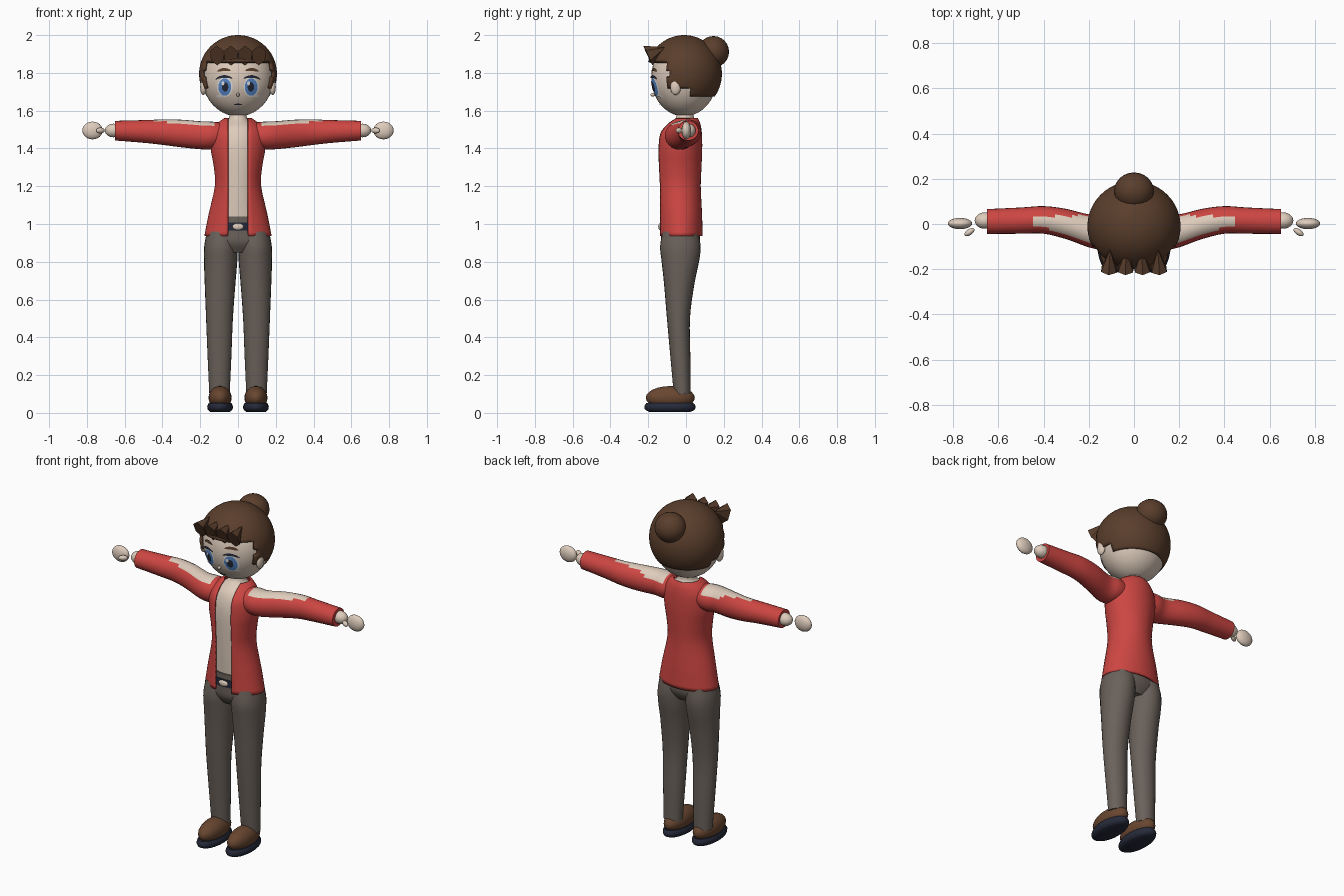
import bpy, bmesh, math
from mathutils import Vector, Matrix

if "Cube" in bpy.data.objects:
    bpy.data.objects.remove(bpy.data.objects["Cube"])

# ---- colours -------------------------------------------------------------
def mat(name, r, g, b):
    m = bpy.data.materials.new(name)
    m.diffuse_color = [((c / 255 + 0.055) / 1.055) ** 2.4 for c in (r, g, b)] + [1]
    m.use_nodes = True
    m.node_tree.nodes["Principled BSDF"].inputs["Base Color"].default_value = m.diffuse_color
    return m

SKIN = mat("skin", 222, 204, 188)
HAIR = mat("hair_brown", 90, 62, 44)
RED = mat("jacket_red", 205, 70, 66)
GREY = mat("trouser_grey", 106, 97, 90)
NAVY = mat("navy", 38, 42, 58)
SHOE = mat("shoe_brown", 104, 70, 48)
BLUE = mat("eye_blue", 88, 138, 205)
WHITE = mat("white", 240, 240, 240)

# ---- helpers -------------------------------------------------------------
def finish(bm, name, *mats, angle=40):
    bmesh.ops.recalc_face_normals(bm, faces=bm.faces)
    me = bpy.data.meshes.new(name)
    bm.to_mesh(me)
    bm.free()
    ob = bpy.data.objects.new(name, me)
    bpy.context.collection.objects.link(ob)
    for m in mats:
        me.materials.append(m)
    bpy.ops.object.select_all(action='DESELECT')
    ob.select_set(True)
    bpy.context.view_layer.objects.active = ob
    bpy.ops.object.shade_smooth_by_angle(angle=math.radians(angle))
    return ob

def ball(name, centre, radii, m, rot=0, seg=24):
    bm = bmesh.new()
    bmesh.ops.create_uvsphere(bm, u_segments=seg, v_segments=seg // 2, radius=1)
    bm.transform(Matrix.Translation(centre) @ Matrix.Rotation(rot, 4, 'Z')
                 @ Matrix.Diagonal((*radii, 1)))
    return finish(bm, name, m)

def smooth_rows(rows, steps):
    """Catmull-Rom interpolation between cross-sections."""
    out = []
    for i in range(len(rows) - 1):
        p = [rows[max(0, min(len(rows) - 1, i + k))] for k in (-1, 0, 1, 2)]
        for s in range(steps):
            t = s / steps
            out.append([0.5 * (2 * b + (c - a) * t + (2 * a - 5 * b + 4 * c - d) * t * t
                               + (3 * b - a - 3 * c + d) * t ** 3) for a, b, c, d in zip(*p)])
    return out + [rows[-1]]

def loft(rows, axis='z', sides=24, steps=4, gap=0, cap=True):
    """Rows are (position, centre 1, centre 2, radius 1, radius 2)."""
    bm = bmesh.new()
    rings = []
    for pos, c1, c2, r1, r2 in smooth_rows(rows, steps):
        a0 = math.asin(min(0.95, gap / abs(r1)))
        n = sides if gap == 0 else sides + 1
        ring = []
        for k in range(n):
            a = a0 + (2 * math.pi - 2 * a0) * k / sides
            u, v = c1 + r1 * math.sin(a), c2 - r2 * math.cos(a)
            ring.append(bm.verts.new((u, v, pos) if axis == 'z' else (pos, u, v)))
        rings.append(ring)
    for r, s in zip(rings, rings[1:]):
        for k in range(sides):
            j = (k + 1) % len(r)
            bm.faces.new((r[k], r[j], s[j], s[k]))
    if cap:
        bm.faces.new(rings[0])
        bm.faces.new(rings[-1])
    return bm

# ---- head ----------------------------------------------------------------
HC, HR = Vector((0, -0.01, 1.775)), Vector((0.188, 0.174, 0.205))
ball("head", HC, HR, SKIN, seg=40)

def patch(name, cx, cz, rx, rz, lift, m, tilt=0, bend=0):
    """Thin painted oval that follows the curve of the face."""
    bm = bmesh.new()
    rings = []
    for f in (0.02, 0.5, 1):
        ring = []
        for k in range(20):
            a = 2 * math.pi * k / 20
            u, w = f * rx * math.cos(a), f * rz * math.sin(a)
            w -= bend * (u / rx) ** 2
            x = cx + u * math.cos(tilt) - w * math.sin(tilt)
            z = cz + u * math.sin(tilt) + w * math.cos(tilt)
            q = 1 - (x / HR.x) ** 2 - ((z - HC.z) / HR.z) ** 2
            ring.append(bm.verts.new((x, HC.y - HR.y * math.sqrt(max(q, 0)) - lift, z)))
        rings.append(ring)
    for r, s in zip(rings, rings[1:]):
        for k in range(20):
            bm.faces.new((r[k], r[k - 1], s[k - 1], s[k]))
    bm.faces.new(rings[0])
    ob = finish(bm, name, m)
    if ob.data.polygons[0].normal.y > 0:
        ob.data.flip_normals()

for s, side in ((1, "left"), (-1, "right")):
    patch("eye_white_" + side, s * 0.070, 1.725, 0.041, 0.052, 0.003, WHITE)
    patch("iris_" + side, s * 0.070, 1.725, 0.034, 0.046, 0.005, BLUE)
    patch("pupil_" + side, s * 0.068, 1.726, 0.017, 0.025, 0.007, NAVY)
    patch("glint_" + side, s * 0.068 - 0.012, 1.745, 0.008, 0.011, 0.009, WHITE)
    patch("eyelash_" + side, s * 0.075, 1.781, 0.044, 0.007, 0.007, NAVY, -s * 0.06, 0.012)
    patch("eyebrow_" + side, s * 0.075, 1.818, 0.036, 0.008, 0.005, HAIR, -s * 0.06, 0.008)
    patch("cheek_mark_" + side, s * 0.100, 1.677, 0.015, 0.007, 0.004, WHITE)
    ball("ear_" + side, (s * 0.183, -0.055, 1.725), (0.017, 0.028, 0.042), SKIN)
patch("mouth", 0, 1.633, 0.022, 0.004, 0.004, NAVY)
ball("nose", (0, -0.175, 1.685), (0.009, 0.013, 0.010), SKIN, seg=12)

# ---- hair: sphere shell trimmed around the face ----------------------------
bm = bmesh.new()
bmesh.ops.create_uvsphere(bm, u_segments=64, v_segments=40, radius=1)
bm.transform(Matrix.Translation((0, -0.01, 1.795)) @ Matrix.Diagonal((0.206, 0.2, 0.205, 1)))
def bare(c):
    if c.z > 1.865:
        return False
    return c.y < -0.095 or c.z < (1.715 if c.y < 0.02 else 1.672)
bmesh.ops.delete(bm, geom=[f for f in bm.faces if bare(f.calc_center_median())], context='FACES')
hair = finish(bm, "hair", HAIR)
mod = hair.modifiers.new("thickness", 'SOLIDIFY')
mod.thickness, mod.offset = 0.014, -1
ball("hair_bun", (0, 0.145, 1.912), (0.088, 0.083, 0.083), HAIR)

# fringe spikes flare forward from the hairline
for i in range(4):
    x = -0.111 + 0.074 * i
    base, tip = Vector((x, -0.202, 1.892)), Vector((x * 0.95, -0.11, 1.935))
    bm = bmesh.new()
    bmesh.ops.create_cone(bm, cap_ends=True, segments=6, radius1=0.052, radius2=0,
                          depth=(tip - base).length)
    rot = (tip - base).to_track_quat('Z', 'Y').to_matrix().to_4x4()
    bm.transform(Matrix.Translation((base + tip) / 2) @ rot @ Matrix.Diagonal((0.75, 1.1, 1, 1)))
    finish(bm, f"fringe_spike_{i + 1}", HAIR, angle=30)

# ---- torso and neck --------------------------------------------------------
finish(loft([(1.00, 0, -0.03, 0.130, 0.095), (1.20, 0, -0.037, 0.106, 0.100),
             (1.40, 0, -0.035, 0.126, 0.105), (1.50, 0, -0.025, 0.110, 0.090),
             (1.545, 0, -0.01, 0.060, 0.060), (1.57, 0, -0.005, 0.046, 0.046),
             (1.63, 0, 0, 0.044, 0.044)]), "body", SKIN)

# ---- open jacket -----------------------------------------------------------
bm = loft([(0.937, 0, -0.028, 0.178, 0.116), (1.05, 0, -0.030, 0.156, 0.115),
           (1.20, 0, -0.036, 0.123, 0.114), (1.30, 0, -0.036, 0.128, 0.118),
           (1.40, 0, -0.034, 0.145, 0.120), (1.48, 0, -0.030, 0.142, 0.114),
           (1.53, 0, -0.016, 0.112, 0.092), (1.56, 0, -0.005, 0.074, 0.068)],
          sides=36, gap=0.054, cap=False)
jacket = finish(bm, "jacket", RED)
mod = jacket.modifiers.new("thickness", 'SOLIDIFY')
mod.thickness, mod.offset = 0.009, -1

# ---- sleeves, hands, legs and shoes ---------------------------------------
for s, side in ((1, "left"), (-1, "right")):
    rows = [(0.08, -0.025, 1.470, 0.070, 0.066), (0.14, -0.030, 1.468, 0.082, 0.074),
            (0.20, -0.030, 1.470, 0.073, 0.074), (0.30, 0.000, 1.479, 0.067, 0.073),
            (0.40, 0.018, 1.486, 0.061, 0.067), (0.50, 0.015, 1.490, 0.058, 0.060),
            (0.65, 0.011, 1.494, 0.055, 0.052)]
    bm = loft([(s * r[0], *r[1:]) for r in rows], axis='x')
    bm.normal_update()
    for f in bm.faces:  # bare strip along the top of the sleeve
        c = f.calc_center_median()
        x = abs(c.x)
        if 0.12 < x < 0.45 and c.z > 1.51 and -0.08 + 0.32 * max(0, x - 0.2) < c.y < 0.037:
            f.material_index = 1
    finish(bm, "sleeve_" + side, RED, SKIN)
    ball("wrist_" + side, (s * 0.66, 0.015, 1.495), (0.045, 0.036, 0.036), SKIN)
    ball("hand_" + side, (s * 0.770, 0.002, 1.495), (0.054, 0.025, 0.047), SKIN)
    ball("thumb_" + side, (s * 0.728, -0.036, 1.495), (0.026, 0.013, 0.015), SKIN, rot=-s * 0.6)

    finish(loft([(0.10, s * 0.098, -0.020, 0.054, 0.045), (0.30, s * 0.098, -0.030, 0.063, 0.053),
                 (0.50, s * 0.098, -0.040, 0.071, 0.061), (0.68, s * 0.095, -0.036, 0.081, 0.080),
                 (0.80, s * 0.092, -0.030, 0.088, 0.099), (0.88, s * 0.090, -0.030, 0.089, 0.107),
                 (0.96, s * 0.080, -0.030, 0.085, 0.095)]), "trouser_leg_" + side, GREY)
    ball("shoe_" + side, (s * 0.095, -0.083, 0.080), (0.061, 0.130, 0.062), SHOE)
    finish(loft([(0.006, s * 0.095, -0.085, 0.052, 0.110), (0.016, s * 0.095, -0.085, 0.064, 0.130),
                 (0.034, s * 0.095, -0.085, 0.068, 0.136), (0.052, s * 0.095, -0.085, 0.060, 0.125)],
                steps=2), "sole_" + side, NAVY)

# ---- hips and belt ---------------------------------------------------------
finish(loft([(0.85, 0, -0.03, 0.100, 0.070), (0.90, 0, -0.03, 0.168, 0.100),
             (0.96, 0, -0.03, 0.164, 0.103), (1.04, 0, -0.03, 0.144, 0.103)]),
       "trouser_hips", GREY)
finish(loft([(0.965, 0, -0.03, 0.160, 0.108), (1.008, 0, -0.03, 0.154, 0.108)], steps=1),
       "belt", NAVY)
ball("belt_buckle", (0, -0.137, 0.986), (0.030, 0.010, 0.018), SKIN)
